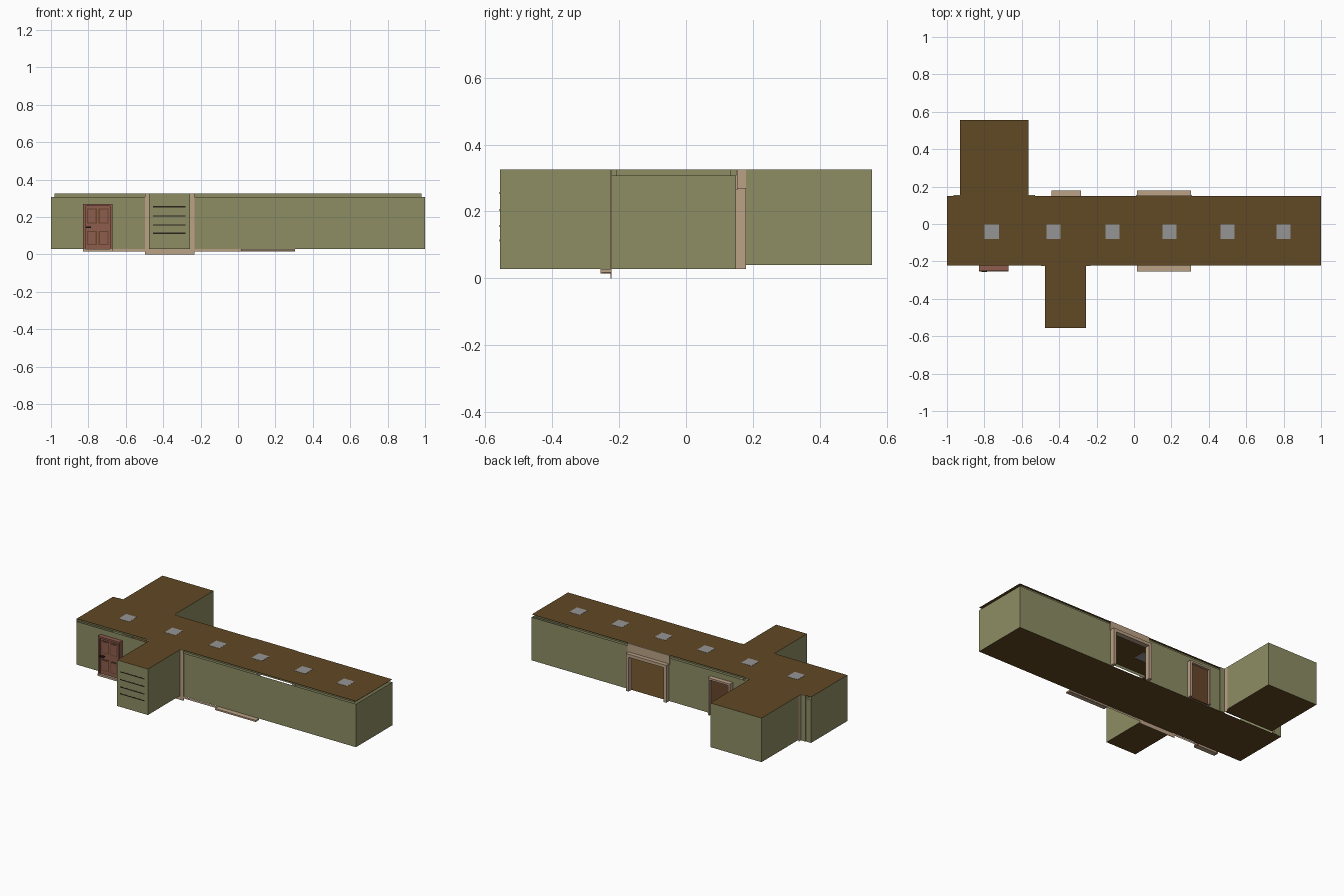
import bpy, bmesh

if "Cube" in bpy.data.objects:
    bpy.data.objects.remove(bpy.data.objects["Cube"])


def material(name, rgb):
    m = bpy.data.materials.new(name)
    m.diffuse_color = (*rgb, 1)
    m.use_nodes = True
    m.node_tree.nodes["Principled BSDF"].inputs["Base Color"].default_value = m.diffuse_color
    return m


GREEN = material("green_wall", (0.27, 0.27, 0.13))
BROWN = material("brown_floor", (0.12, 0.065, 0.017))
TAN = material("tan_trim", (0.5, 0.36, 0.24))
RED = material("red_wood", (0.27, 0.11, 0.075))
WOOD = material("dark_wood", (0.14, 0.06, 0.025))
BLACK = material("black", (0.02, 0.015, 0.01))
LIGHT = material("lamp_grey", (0.3, 0.3, 0.3))


def plate(name, x, y, z, mat):
    """Axis-aligned box; a flat sheet where an axis is a single number."""
    ranges = [r if isinstance(r, tuple) else (r, r) for r in (x, y, z)]
    flat = [i for i in range(3) if ranges[i][0] == ranges[i][1]]
    bm = bmesh.new()
    if flat:
        a, b = [i for i in range(3) if i != flat[0]]
        verts = []
        for i, j in ((0, 0), (1, 0), (1, 1), (0, 1)):
            co = [r[0] for r in ranges]
            co[a], co[b] = ranges[a][i], ranges[b][j]
            verts.append(bm.verts.new(co))
        bm.faces.new(verts)
    else:
        bmesh.ops.create_cube(bm, size=1)
        for v in bm.verts:
            v.co = [r[0] + (c + 0.5) * (r[1] - r[0]) for c, r in zip(v.co, ranges)]
    me = bpy.data.meshes.new(name)
    bm.to_mesh(me)
    bm.free()
    me.materials.append(mat)
    ob = bpy.data.objects.new(name, me)
    bpy.context.collection.objects.link(ob)
    return ob


def doorway(name, x, y, z, w, mat):
    """Two posts and a lintel around an opening."""
    plate(name + "_left_post", (x[0], x[0] + w), y, z, mat)
    plate(name + "_right_post", (x[1] - w, x[1]), y, z, mat)
    plate(name + "_lintel", (x[0] + w, x[1] - w), y, (z[1] - w, z[1]), mat)


F, B = -0.222, 0.15                 # front and back corridor walls
Z0, ZW, ZC = 0.028, 0.307, 0.325    # floor, wall top, ceiling
WING_F = (-0.477, -0.256)           # front wing in x
WING_B = (-0.93, -0.563)            # back wing in x
END = 0.556

# floors and ceilings
for part, z in (("floor", Z0), ("ceiling", ZC)):
    plate("corridor_" + part, (-1, 1), (F, B), z, BROWN)
    plate("front_wing_" + part, WING_F, (-END, F), z, BROWN)
    plate("back_wing_" + part, WING_B, (B, END), 0.04 if z == Z0 else z, BROWN)

# corridor walls with openings for the wings and the wide back doorway
for i, x in enumerate(((-1, WING_F[0]), (WING_F[1], 1))):
    plate(f"front_wall_{i}", x, F, (Z0, ZW), GREEN)
for i, x in enumerate(((-1, WING_B[0]), (WING_B[1], 0.03), (0.29, 1))):
    plate(f"back_wall_{i}", x, B, (Z0, ZW), GREEN)
plate("right_end_wall", 1, (F, B), (Z0, ZW), GREEN)
plate("left_end_wall", -1, (F, B), (Z0, ZC), GREEN)

# recessed band between the wall tops and the ceiling
for i, x in enumerate(((-0.98, WING_F[0]), (WING_F[1], 0.98))):
    plate(f"front_band_{i}", x, F + 0.015, (ZW, ZC), GREEN)
for i, x in enumerate(((-0.98, WING_B[0]), (WING_B[1], 0.98))):
    plate(f"back_band_{i}", x, B - 0.015, (ZW, ZC), GREEN)
plate("right_band", 0.98, (F + 0.015, B - 0.015), (ZW, ZC), GREEN)

# wing walls
for i in range(2):
    plate(f"front_wing_side_{i}", WING_F[i], (-END, F), (Z0, ZC), GREEN)
    plate(f"back_wing_side_{i}", WING_B[i], (B + 0.03, END), (0.04, ZC), GREEN)
    plate(f"back_wing_jamb_{i}", WING_B[i], (B, B + 0.03), (Z0, ZC), TAN)
plate("front_wing_end", WING_F, -END, (Z0, ZC), GREEN)
plate("back_wing_end", WING_B, END, (0.04, ZC), GREEN)

# trim around the wing openings
for i, x in enumerate(((-0.497, -0.477), (-0.256, -0.232))):
    plate(f"front_wing_post_{i}", x, (F - 0.003, F), (0, ZC), TAN)
plate("front_wing_sill", (-0.497, -0.232), (F - 0.003, F), (0, 0.022), TAN)
for i, x in enumerate(((-0.965, -0.93), (-0.563, -0.53))):
    plate(f"back_wing_post_{i}", x, (B, B + 0.004), (Z0, ZC), GREEN)

# narrow slots on the front wing end
for i, z in enumerate((0.255, 0.205, 0.157, 0.113)):
    plate(f"slot_{i}", (-0.455, -0.28), (-END - 0.001, -END), (z - 0.003, z + 0.003), BLACK)

# front door with panels and handle
doorway("front_door_frame", (-0.828, -0.672), (-0.25, F), (0.015, 0.27), 0.012, RED)
plate("front_door", (-0.816, -0.684), (-0.24, -0.23), (Z0, 0.258), RED)
for i, x in enumerate(((-0.807, -0.755), (-0.745, -0.693))):
    for j, z in enumerate(((0.05, 0.125), (0.165, 0.245))):
        plate(f"door_groove_{i}{j}", x, (-0.242, -0.24), z, WOOD)
        plate(f"door_panel_{i}{j}", (x[0] + 0.006, x[1] - 0.006), (-0.245, -0.242),
              (z[0] + 0.006, z[1] - 0.006), RED)
plate("door_handle", (-0.815, -0.785), (-0.257, -0.24), (0.141, 0.148), BLACK)

# sills along the front
plate("front_skirting", (-0.828, 0.305), F - 0.002, (0.015, Z0), TAN)
plate("front_door_sill", (-0.828, -0.672), (-0.255, F), (0.015, Z0), TAN)
plate("wide_front_sill", (0.015, 0.305), (-0.255, F), (0.018, Z0), TAN)

# wide open back doorway: flat panel to the ceiling and projecting frame
plate("wide_doorway_panel", (0.01, 0.31), (B, B + 0.004), (0.265, ZC), TAN)
doorway("wide_doorway", (0.015, 0.305), (B - 0.005, B + 0.03), (Z0, 0.27), 0.02, TAN)

# small back door
doorway("back_door_frame", (-0.44, -0.283), (B, B + 0.03), (Z0, 0.27), 0.012, TAN)
plate("back_door", (-0.428, -0.295), (B + 0.006, B + 0.014), (Z0, 0.258), WOOD)

# square ceiling lamps
for i, x in enumerate((-0.76, -0.43, -0.115, 0.19, 0.5, 0.8)):
    plate(f"ceiling_lamp_{i}", (x - 0.038, x + 0.038), (-0.081, -0.003),
          (ZC - 0.006, ZC + 0.001), LIGHT)
